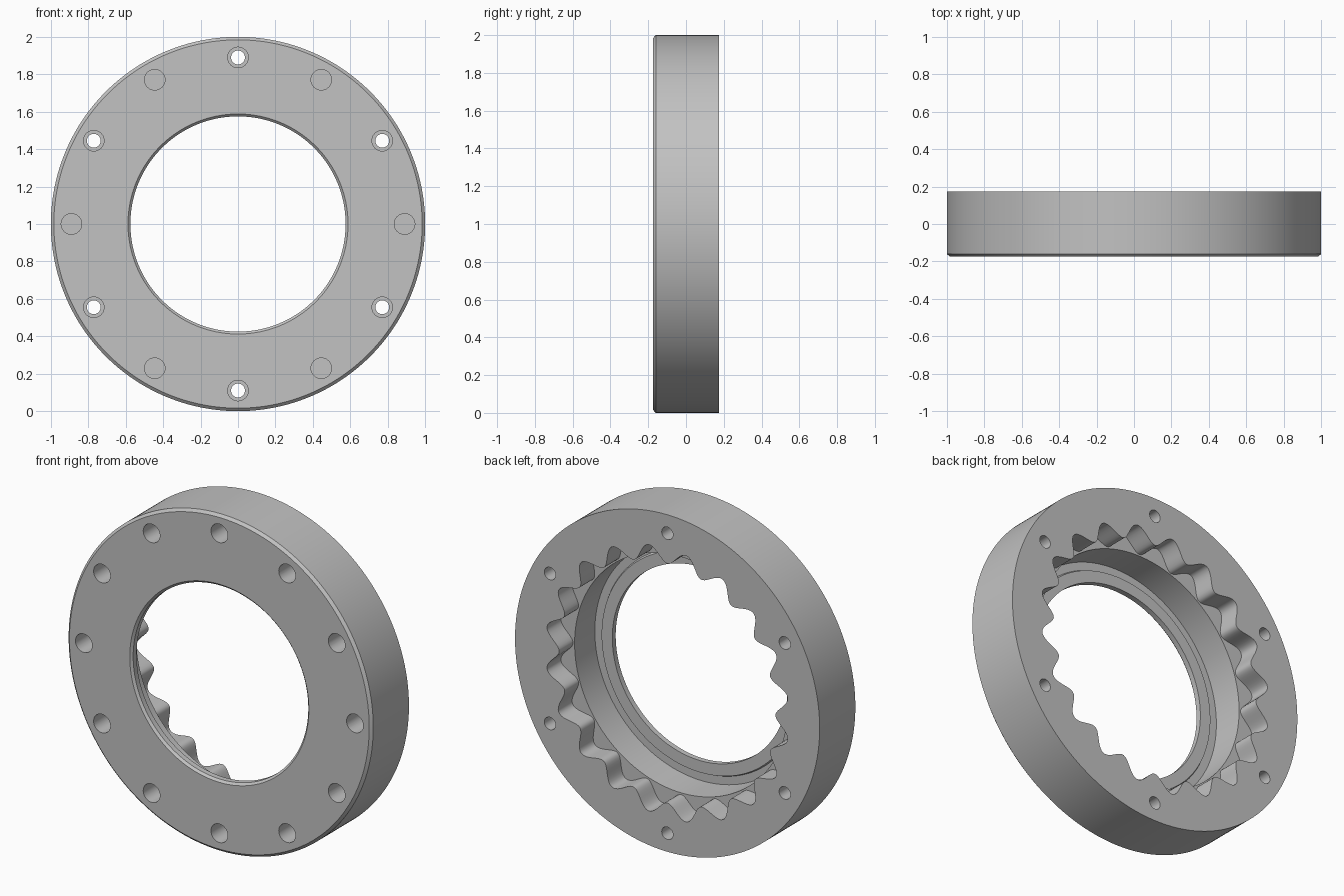
import bpy, bmesh
from math import sin, cos, pi, radians
from mathutils import Matrix, Vector

if "Cube" in bpy.data.objects:
    bpy.data.objects.remove(bpy.data.objects["Cube"], do_unlink=True)

SEGMENTS = 400
LOBES = 20
CENTRE_Z = 1.0
BOLT_RADIUS = 0.89

metal = bpy.data.materials.new("grey_metal")
metal.use_nodes = True
GREY = (0.54, 0.54, 0.54, 1)
metal.diffuse_color = GREY
metal.node_tree.nodes["Principled BSDF"].inputs["Base Color"].default_value = GREY


def make_object(name, bm):
    bmesh.ops.recalc_face_normals(bm, faces=bm.faces[:])
    mesh = bpy.data.meshes.new(name)
    bm.to_mesh(mesh)
    bm.free()
    mesh.materials.append(metal)
    obj = bpy.data.objects.new(name, mesh)
    bpy.context.collection.objects.link(obj)
    return obj


def lobe(angle):
    # wavy radius of the internal teeth, tip on the x axis
    return 0.755 - 0.045 * cos(LOBES * angle)


def revolve(name, profile):
    # closed profile of (radius, y) turned about the y axis
    bm = bmesh.new()
    rings = []
    for i in range(SEGMENTS):
        a = 2 * pi * i / SEGMENTS
        ring = []
        for r, y in profile:
            r = r(a) if callable(r) else r
            ring.append(bm.verts.new((r * cos(a), y, CENTRE_Z + r * sin(a))))
        rings.append(ring)
    n = len(profile)
    for i, ring in enumerate(rings):
        after = rings[(i + 1) % SEGMENTS]
        for j in range(n):
            k = (j + 1) % n
            bm.faces.new((ring[j], ring[k], after[k], after[j]))
    return make_object(name, bm)


def hole_cutter(name, radius, y0, y1, angles):
    # cylinders along y on the bolt circle
    bm = bmesh.new()
    for deg in angles:
        a = radians(deg)
        place = Vector((BOLT_RADIUS * cos(a), (y0 + y1) / 2,
                        CENTRE_Z + BOLT_RADIUS * sin(a)))
        bmesh.ops.create_cone(
            bm, cap_ends=True, segments=40, radius1=radius, radius2=radius,
            depth=y1 - y0,
            matrix=Matrix.Translation(place) @ Matrix.Rotation(pi / 2, 4, "X"))
    obj = make_object(name, bm)
    obj.hide_render = True
    return obj


# Ring body: chamfered rim, toothed bore, bearing seat and front lip
housing = revolve("ring_housing", [
    (0.984, -0.175), (1.0, -0.16), (1.0, 0.175),
    (lobe, 0.175), (lobe, 0.045),
    (0.70, 0.045), (0.70, -0.145),
    (0.652, -0.145), (0.645, -0.13),
    (0.575, -0.13), (0.575, -0.162), (0.588, -0.175),
])

# Twelve wide front pockets, every second one drilled through
cutters = [
    hole_cutter("pocket_cutter", 0.055, -0.3, 0.025, range(0, 360, 30)),
    hole_cutter("through_cutter", 0.037, -0.3, 0.3, range(30, 390, 60)),
]
for cutter in cutters:
    mod = housing.modifiers.new(cutter.name, "BOOLEAN")
    mod.operation = "DIFFERENCE"
    mod.solver = "EXACT"
    mod.object = cutter

# Bake the drilling and drop the cutters
graph = bpy.context.evaluated_depsgraph_get()
drilled = bpy.data.meshes.new_from_object(housing.evaluated_get(graph))
housing.modifiers.clear()
housing.data = drilled
drilled.materials.clear()
drilled.materials.append(metal)
for cutter in cutters:
    bpy.data.objects.remove(cutter, do_unlink=True)

# Smooth curved walls with crisp edges
for obj in bpy.context.selected_objects:
    obj.select_set(False)
housing.select_set(True)
bpy.context.view_layer.objects.active = housing
bpy.ops.object.shade_smooth_by_angle(angle=radians(30))
